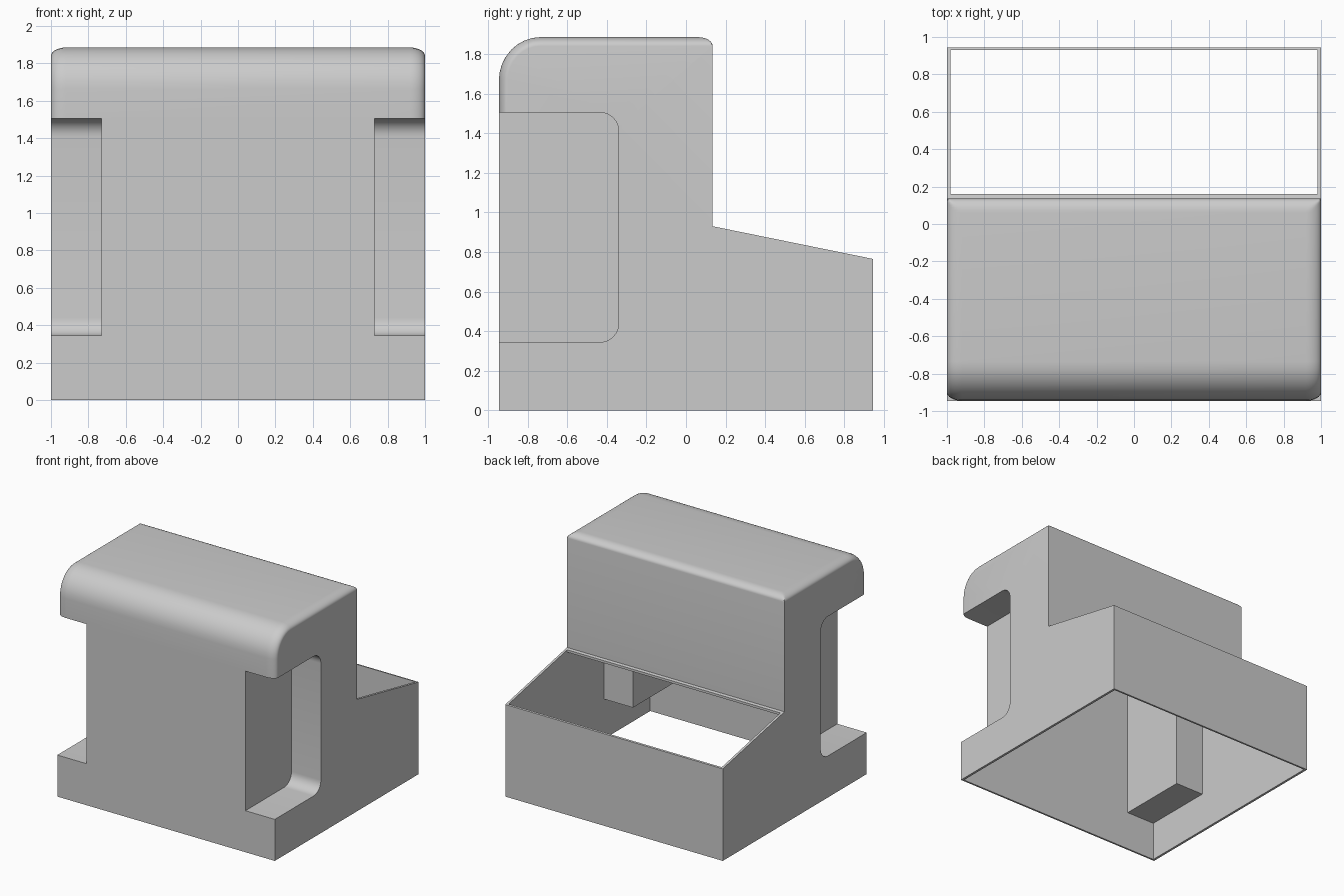
import bpy, bmesh, math

if "Cube" in bpy.data.objects:
    bpy.data.objects.remove(bpy.data.objects["Cube"])

STEPS = 8
ANGLES = [math.pi / 2 * i / STEPS for i in range(STEPS + 1)]


def loft(name, sections):
    """Closed solid through matching (x, [(y, z), ...]) sections."""
    bm = bmesh.new()
    rings = [[bm.verts.new((x, y, z)) for y, z in pts] for x, pts in sections]
    n = len(rings[0])
    for a, b in zip(rings, rings[1:]):
        for i in range(n):
            j = (i + 1) % n
            bm.faces.new((a[i], a[j], b[j], b[i]))
    bm.faces.new(rings[0])
    bm.faces.new(rings[-1])
    bmesh.ops.remove_doubles(bm, verts=bm.verts, dist=1e-5)
    bmesh.ops.dissolve_degenerate(bm, edges=bm.edges, dist=1e-5)
    bmesh.ops.recalc_face_normals(bm, faces=bm.faces)
    me = bpy.data.meshes.new(name)
    bm.to_mesh(me)
    bm.free()
    ob = bpy.data.objects.new(name, me)
    bpy.context.collection.objects.link(ob)
    return ob


def prism(name, pts, x0, x1):
    return loft(name, [(x0, pts), (x1, pts)])


def subtract(ob, cutters):
    """Cut the helpers out of ob, bake the result and delete the helpers."""
    for c in cutters:
        m = ob.modifiers.new("cut", 'BOOLEAN')
        m.operation, m.solver, m.object = 'DIFFERENCE', 'EXACT', c
        c.hide_render = True
    dg = bpy.context.evaluated_depsgraph_get()
    me = bpy.data.meshes.new_from_object(ob.evaluated_get(dg))
    ob.modifiers.clear()
    ob.data = me
    for c in cutters:
        bpy.data.objects.remove(c, do_unlink=True)


def outer_profile(d):
    """Side outline; d pulls in the front and top of the rounded head."""
    pts = [(0.945, 0), (-0.945, 0), (-0.945, 1.4), (-0.945 + d, 1.4)]
    pts += [(-0.735 - (0.21 - d) * math.cos(a), 1.665 + (0.22 - d) * math.sin(a))
            for a in ANGLES]
    pts += [(0.06 + 0.075 * math.sin(a), min(1.885 - d, 1.84 + 0.045 * math.cos(a)))
            for a in ANGLES]
    return pts + [(0.135, 0.93), (0.945, 0.765)]


def notch_profile():
    """Side pocket, open to the front, rounded at its rear corners."""
    y, z0, z1, r = -0.34, 0.345, 1.505, 0.095
    pts = [(-1.1, z1), (-1.1, z0)]
    pts += [(y - r + r * math.sin(a), z0 + r - r * math.cos(a)) for a in ANGLES]
    pts += [(y - r + r * math.cos(a), z1 - r + r * math.sin(a)) for a in ANGLES]
    return pts


# Outer body with rounded side edges on the head
half = [(0.92 + 0.08 * math.sin(a), outer_profile(0.045 * (1 - math.cos(a))))
        for a in ANGLES]
body = loft("shell_body", [(-x, p) for x, p in reversed(half)] + half)

# Hollow interior, open below and through the sloped rear window
inner = [(-0.93, -0.2), (0.93, -0.2), (0.93, 1.2), (0.16, 1.2), (0.16, 0.905),
         (0.12, 0.905), (0.12, 1.855)]
inner += [(-0.735 - 0.19 * math.cos(a), 1.665 + 0.19 * math.sin(a))
          for a in reversed(ANGLES)]
inner += [(-0.925, 1.45), (-0.93, 1.4)]
cavity = prism("cavity_cutter", inner, -0.98, 0.98)

# Boxed walls around the side pockets
box = [(-1.2, 0.33), (-0.325, 0.33), (-0.325, 1.52), (-1.2, 1.52)]
subtract(cavity, [prism("pocket_wall", box, min(s * 0.715, s * 1.2), max(s * 0.715, s * 1.2))
                  for s in (-1, 1)])

# Side pockets and hollow
pockets = [prism("pocket_cutter", notch_profile(), min(s * 0.73, s * 1.2), max(s * 0.73, s * 1.2))
           for s in (-1, 1)]
subtract(body, pockets + [cavity])

# Single grey plastic
mat = bpy.data.materials.new("light_grey")
mat.diffuse_color = (0.6, 0.6, 0.6, 1)
mat.use_nodes = True
mat.node_tree.nodes["Principled BSDF"].inputs["Base Color"].default_value = mat.diffuse_color
body.data.materials.clear()
body.data.materials.append(mat)
for p in body.data.polygons:
    p.material_index = 0

bpy.ops.object.select_all(action='DESELECT')
body.select_set(True)
bpy.context.view_layer.objects.active = body
bpy.ops.object.shade_smooth_by_angle(angle=math.radians(32))
